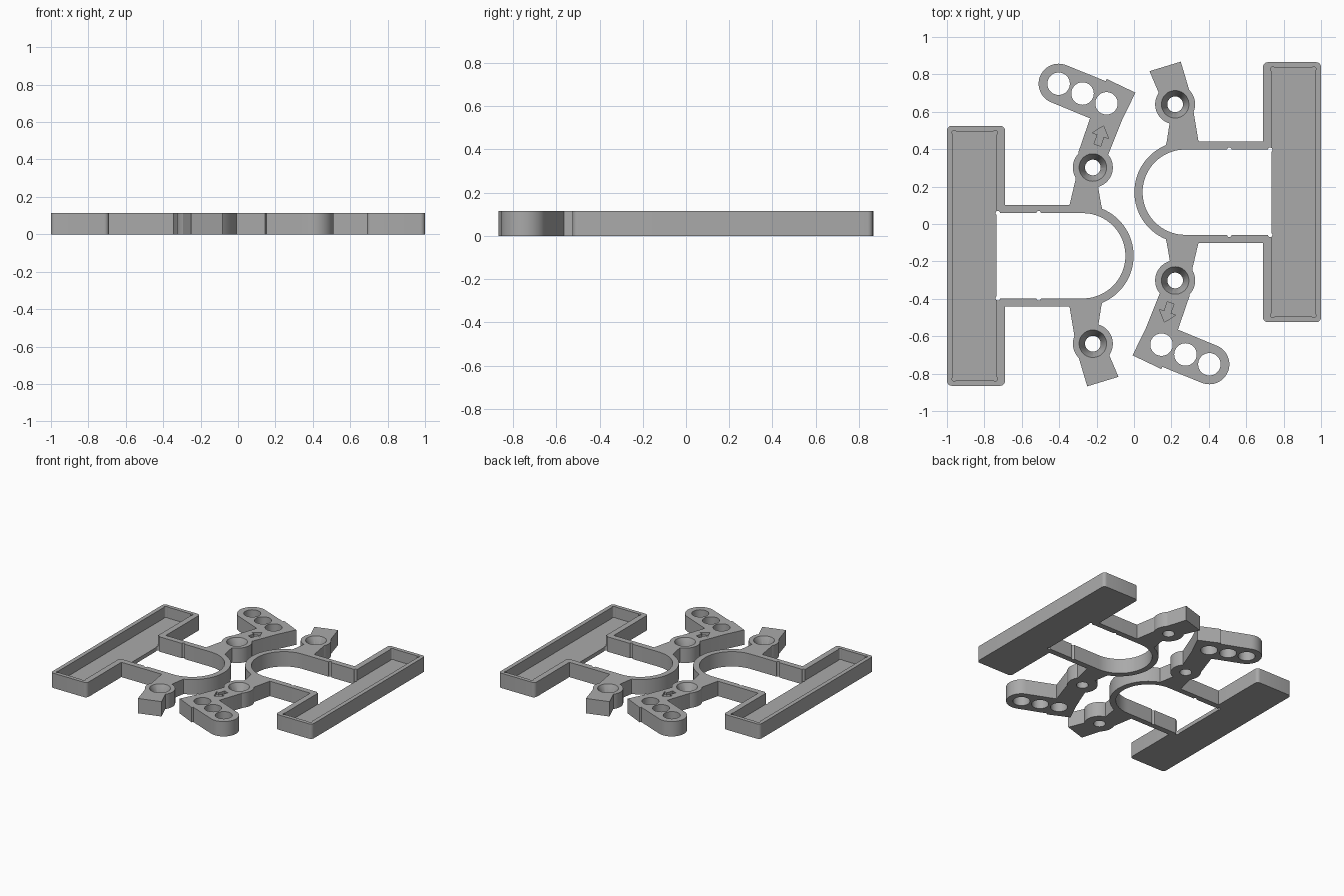
import bpy, bmesh
from math import sin, cos, pi, radians

HEIGHT = 0.115
FLOOR = 0.03

if "Cube" in bpy.data.objects:
    bpy.data.objects.remove(bpy.data.objects["Cube"])

grey = bpy.data.materials.new("plain grey")
grey.use_nodes = True
colour = (0.4, 0.4, 0.4, 1)
grey.diffuse_color = colour
grey.node_tree.nodes["Principled BSDF"].inputs["Base Color"].default_value = colour


def arc(x, y, r, start, end, steps=24):
    angles = [radians(start + (end - start) * i / steps) for i in range(steps + 1)]
    return [(x + r * cos(a), y + r * sin(a)) for a in angles]


def rounded(x0, y0, x1, y1, r):
    corners = [(x1 - r, y1 - r, 0), (x0 + r, y1 - r, 90),
               (x0 + r, y0 + r, 180), (x1 - r, y0 + r, 270)]
    return [p for x, y, a in corners for p in arc(x, y, r, a, a + 90, 6)]


def prism(name, outline, z0=0.0, z1=HEIGHT):
    """Extrude a flat outline into a solid."""
    bm = bmesh.new()
    face = bm.faces.new([bm.verts.new((x, y, z0)) for x, y in outline])
    up = bmesh.ops.extrude_face_region(bm, geom=[face])["geom"]
    bmesh.ops.translate(bm, vec=(0, 0, z1 - z0),
                        verts=[v for v in up if isinstance(v, bmesh.types.BMVert)])
    bmesh.ops.recalc_face_normals(bm, faces=bm.faces)
    return finish(name, bm)


def disc(x, y, r, z0=-0.1, z1=0.3):
    return prism("round_helper", arc(x, y, r, 0, 352.5, 47), z0, z1)


def cone(x, y, r_low, r_high, z0, z1):
    bm = bmesh.new()
    bmesh.ops.create_cone(bm, cap_ends=True, segments=48, radius1=r_low,
                          radius2=r_high, depth=z1 - z0)
    bmesh.ops.translate(bm, vec=(x, y, (z0 + z1) / 2), verts=bm.verts)
    return finish("countersink_helper", bm)


def finish(name, bm):
    mesh = bpy.data.meshes.new(name)
    bm.to_mesh(mesh)
    bm.free()
    mesh.materials.append(grey)
    obj = bpy.data.objects.new(name, mesh)
    bpy.context.collection.objects.link(obj)
    return obj


def combine(obj, add=(), cut=()):
    """Join solids to a part, cut others away, then drop the helpers."""
    for operation, helpers in (("UNION", add), ("DIFFERENCE", cut)):
        for helper in helpers:
            helper.hide_render = True
            mod = obj.modifiers.new(operation.lower(), "BOOLEAN")
            mod.operation, mod.solver, mod.object = operation, "EXACT", helper
    bpy.context.view_layer.update()
    graph = bpy.context.evaluated_depsgraph_get()
    mesh = bpy.data.meshes.new_from_object(obj.evaluated_get(graph))
    obj.modifiers.clear()
    obj.data = mesh
    for helper in (*add, *cut):
        bpy.data.objects.remove(helper)
    return obj


def screw_hole(x, y):
    return [disc(x, y, 0.042), cone(x, y, 0.042, 0.074, 0.045, HEIGHT + 0.001)]


# Long shallow tray with relieved pocket corners, open towards the ring
tray = prism("tray", rounded(0.69, -0.525, 1.0, 0.865, 0.025))
pocket = prism("pocket_helper", [(0.735, -0.495), (0.968, -0.495),
                                 (0.968, 0.835), (0.735, 0.835)], FLOOR, 0.3)
reliefs = [disc(x, y, 0.012, FLOOR, 0.3)
           for x in (0.742, 0.961) for y in (-0.488, 0.828)]
mouth = prism("mouth_helper", [(0.6, -0.058), (0.735, -0.058),
                               (0.735, 0.397), (0.6, 0.397)], -0.1, 0.3)
mouth_reliefs = [disc(0.728, y, 0.012, -0.1, 0.3) for y in (-0.058, 0.397)]
combine(tray, cut=[pocket, mouth, *reliefs, *mouth_reliefs])

# U-shaped ring with small grooves inside its straight sides
RX, RY = 0.274, 0.17
ring = prism("clamp_ring",
             [(0.69, RY + 0.272)] + arc(RX, RY, 0.272, 90, 270, 40)
             + [(0.69, RY - 0.272), (0.69, RY - 0.228)]
             + arc(RX, RY, 0.228, 270, 90, 40) + [(0.69, RY + 0.228)])
combine(ring, cut=[disc(0.51, RY + s * 0.228, 0.012) for s in (1, -1)])

# Short bracket with one countersunk screw hole
short_bracket = prism("short_bracket", [
    (0.17, 0.42), (0.345, 0.42), (0.345, 0.44), (0.312, 0.64), (0.297, 0.71),
    (0.25, 0.868), (0.083, 0.817), (0.137, 0.69), (0.195, 0.57), (0.175, 0.44)])
combine(short_bracket, add=[disc(0.22, 0.64, 0.107, 0, HEIGHT)],
        cut=[*screw_hole(0.22, 0.64),
             prism("ring_helper", arc(RX, RY, 0.2715, 0, 352.5, 47), -0.1, 0.3)])

# Long bracket with a screw hole, three round holes and an engraved arrow
long_bracket = prism("long_bracket", [
    (0.345, -0.08), (0.17, -0.08), (0.175, -0.1), (0.192, -0.2), (0.15, -0.34),
    (0.11, -0.44), (0.06, -0.565), (-0.008, -0.702), (0.145, -0.775), (0.152, -0.764)]
    + arc(0.403, -0.75, 0.107, 248, 428, 24)
    + [(0.235, -0.565), (0.297, -0.385), (0.312, -0.24), (0.345, -0.1)])
arrow = prism("arrow_helper", [
    (0.163, -0.525), (0.222, -0.487), (0.196, -0.478), (0.213, -0.428),
    (0.178, -0.416), (0.161, -0.466), (0.137, -0.458)], HEIGHT - 0.02, 0.3)
holes = [disc(0.147 + 0.128 * i, -0.645 - 0.0525 * i, 0.06) for i in range(3)]
combine(long_bracket, add=[disc(0.22, -0.302, 0.107, 0, HEIGHT)],
        cut=[*screw_hole(0.22, -0.302), arrow, *holes,
             prism("ring_helper", arc(RX, RY, 0.2715, 0, 352.5, 47), -0.1, 0.3)])

# Second identical holder, turned half way round
for part in (tray, ring, short_bracket, long_bracket):
    part.data.shade_flat()
    bpy.ops.object.select_all(action="DESELECT")
    part.select_set(True)
    bpy.context.view_layer.objects.active = part
    bpy.ops.object.shade_smooth_by_angle(angle=radians(25))
    twin = part.copy()
    twin.name = "second_" + part.name
    twin.rotation_euler.z = pi
    bpy.context.collection.objects.link(twin)
